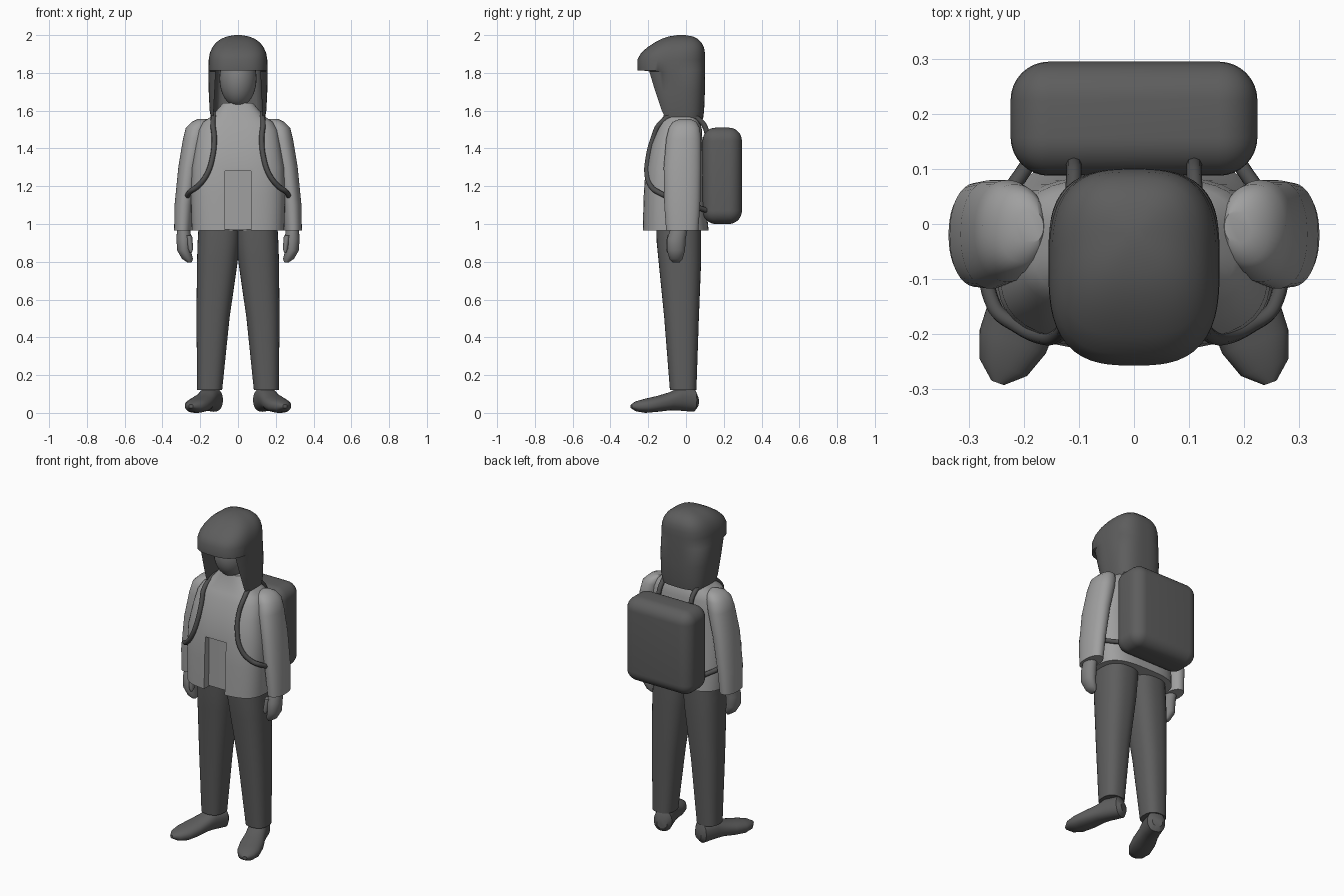
import bpy
import bmesh
from math import cos, sin, pi, radians
from mathutils import Matrix, Vector

default_cube = bpy.data.objects.get("Cube")
if default_cube:
    bpy.data.objects.remove(default_cube, do_unlink=True)


def make_material(name, value):
    mat = bpy.data.materials.new(name)
    mat.use_nodes = True
    colour = (value, value, value, 1)
    mat.diffuse_color = colour
    mat.node_tree.nodes["Principled BSDF"].inputs["Base Color"].default_value = colour
    return mat


light_grey = make_material("light grey cloth", 0.35)
mid_grey = make_material("mid grey skin", 0.22)
dark_grey = make_material("dark grey cloth", 0.11)
charcoal = make_material("charcoal strap", 0.08)


def activate(obj):
    bpy.ops.object.select_all(action='DESELECT')
    obj.select_set(True)
    bpy.context.view_layer.objects.active = obj


def smooth(obj, degrees=40):
    activate(obj)
    bpy.ops.object.shade_smooth_by_angle(angle=radians(degrees))


def apply_modifier(obj, kind, **settings):
    mod = obj.modifiers.new(kind.title(), kind)
    for key, value in settings.items():
        setattr(mod, key, value)
    activate(obj)
    bpy.ops.object.modifier_apply(modifier=mod.name)


def finish(name, bm, mat):
    bmesh.ops.recalc_face_normals(bm, faces=bm.faces)
    mesh = bpy.data.meshes.new(name)
    bm.to_mesh(mesh)
    bm.free()
    mesh.materials.append(mat)
    obj = bpy.data.objects.new(name, mesh)
    bpy.context.collection.objects.link(obj)
    return obj


def loft(name, mat, sections, power=2.0, mirrored=False, matrix=None, sides=40):
    """Skin rounded rings, each given as height, left, right, front, back."""
    bm = bmesh.new()
    rings = []
    for z, x0, x1, y0, y1 in sections:
        ring = []
        for i in range(sides):
            a = 2 * pi * i / sides
            c, s = cos(a), sin(a)
            # superellipse radius keeps the ring evenly spaced by angle
            r = (abs(c) ** power + abs(s) ** power) ** (-1 / power)
            ring.append(bm.verts.new(((x0 + x1) / 2 + r * c * (x1 - x0) / 2,
                                      (y0 + y1) / 2 + r * s * (y1 - y0) / 2, z)))
        rings.append(ring)
    for low, high in zip(rings, rings[1:]):
        for i in range(sides):
            j = (i + 1) % sides
            bm.faces.new((low[i], low[j], high[j], high[i]))
    bm.faces.new(rings[0])
    bm.faces.new(rings[-1])
    if matrix:
        bm.transform(matrix)
    obj = finish(name, bm, mat)
    smooth(obj)
    if mirrored:
        obj.modifiers.new("Mirror", 'MIRROR').use_mirror_merge = False
    return obj


def centred(rows):
    """Rows of height, half width, front, back."""
    return [(z, -w, w, f, b) for z, w, f, b in rows]


def block(name, mat, low, high):
    low, high = Vector(low), Vector(high)
    bm = bmesh.new()
    bmesh.ops.create_cube(bm, size=1)
    bm.transform(Matrix.Translation((low + high) / 2)
                 @ Matrix.Diagonal((*(high - low), 1)))
    return finish(name, bm, mat)


def cut(obj, cutter):
    cutter.hide_render = True
    apply_modifier(obj, 'BOOLEAN', operation='DIFFERENCE', solver='EXACT', object=cutter)
    bpy.data.objects.remove(cutter, do_unlink=True)
    smooth(obj)


# Trouser legs
loft("trouser_legs", dark_grey, [
    (0.12, 0.084, 0.216, -0.085, 0.055), (0.5, 0.045, 0.22, -0.115, 0.068),
    (0.8, 0.002, 0.217, -0.145, 0.08), (0.9, -0.01, 0.214, -0.155, 0.08),
    (1.05, -0.02, 0.205, -0.16, 0.08)], power=2.5, mirrored=True)

# Shoes, lofted heel to toe and turned outwards
shoe_turn = (Matrix.Translation((0.122, 0.058, 0)) @ Matrix.Rotation(radians(20), 4, 'Z')
             @ Matrix.Rotation(radians(90), 4, 'X'))
shoe_rows = [(0, 0.03, 0.03, 0.09), (0.02, 0.052, 0.006, 0.13), (0.1, 0.056, 0.012, 0.135),
             (0.15, 0.058, 0.014, 0.11), (0.22, 0.067, 0.006, 0.09),
             (0.29, 0.064, 0, 0.075), (0.34, 0.046, 0.008, 0.062), (0.37, 0.012, 0.025, 0.045)]
loft("shoes", dark_grey, centred(shoe_rows), power=2.3, mirrored=True, matrix=shoe_turn)

# Shirt under the open jacket
loft("shirt", light_grey, centred([
    (0.97, 0.2, -0.185, 0.07), (1.35, 0.2, -0.18, 0.07)]), power=4)

# Jacket body, with the lower front left open
jacket = loft("jacket_body", light_grey, centred([
    (0.965, 0.245, -0.23, 0.12), (1.15, 0.25, -0.225, 0.1), (1.3, 0.245, -0.215, 0.09),
    (1.42, 0.225, -0.19, 0.088), (1.5, 0.21, -0.158, 0.084), (1.54, 0.185, -0.14, 0.075),
    (1.57, 0.14, -0.12, 0.06), (1.64, 0.08, -0.1, 0.03)]), power=3.2, sides=56)
cut(jacket, block("opening_cutter", light_grey, (-0.07, -0.4, 0.8), (0.07, -0.15, 1.28)))

# Sleeves
loft("sleeves", light_grey, [
    (0.965, 0.247, 0.338, -0.105, 0.065), (1.1, 0.235, 0.336, -0.115, 0.075),
    (1.3, 0.205, 0.316, -0.118, 0.08), (1.45, 0.17, 0.291, -0.105, 0.08),
    (1.51, 0.16, 0.276, -0.09, 0.072), (1.54, 0.16, 0.245, -0.07, 0.055),
    (1.555, 0.165, 0.215, -0.035, 0.025)], power=2.2, mirrored=True)

# Mitten hands and thumbs
loft("hands", mid_grey, [
    (0.795, 0.246, 0.266, -0.07, -0.035), (0.815, 0.238, 0.296, -0.088, -0.018),
    (0.86, 0.25, 0.322, -0.1, -0.005), (0.92, 0.246, 0.326, -0.1, -0.002),
    (0.98, 0.255, 0.322, -0.08, 0.01)], mirrored=True)
loft("thumbs", mid_grey, [
    (0.85, 0.244, 0.256, -0.1, -0.086), (0.87, 0.237, 0.264, -0.107, -0.075),
    (0.94, 0.243, 0.275, -0.1, -0.05)], mirrored=True, sides=20)

# Head
bm = bmesh.new()
bmesh.ops.create_uvsphere(bm, u_segments=32, v_segments=20, radius=1)
bm.transform(Matrix.Translation((0, -0.06, 1.77)) @ Matrix.Diagonal((0.098, 0.11, 0.15, 1)))
smooth(finish("head", bm, mid_grey))

# Hood with a peak over the hollow face opening
hood = loft("hood", dark_grey, centred([
    (1.555, 0.142, -0.155, 0.09), (1.6, 0.15, -0.168, 0.096), (1.7, 0.155, -0.195, 0.1),
    (1.808, 0.156, -0.225, 0.101), (1.812, 0.156, -0.257, 0.101),
    (1.87, 0.155, -0.258, 0.101), (1.905, 0.149, -0.238, 0.1), (1.935, 0.136, -0.205, 0.095),
    (1.96, 0.117, -0.167, 0.083), (1.98, 0.09, -0.13, 0.062), (1.993, 0.057, -0.09, 0.035),
    (2, 0.018, -0.045, -0.005)]), power=2.9, sides=64)
cut(hood, loft("face_cutter", dark_grey, centred([
    (1.5, 0.134, -0.6, 0.065), (1.812, 0.118, -0.6, 0.075)]), power=8, sides=64))

# Backpack
pack = block("backpack", dark_grey, (-0.225, 0.088, 1), (0.225, 0.296, 1.51))
apply_modifier(pack, 'BEVEL', width=0.07, segments=8, limit_method='NONE')
smooth(pack)

# Shoulder straps laid on the jacket front and run back to the pack
bpy.context.view_layer.update()
path = [Vector((0.11, 0.12, 1.46)), Vector((0.11, 0.082, 1.54)), Vector((0.12, -0.03, 1.585))]
for x, z in [(0.132, 1.53), (0.125, 1.45), (0.135, 1.35), (0.165, 1.26), (0.21, 1.2)]:
    hit, point, normal, _ = jacket.ray_cast(Vector((x, -1, z)), Vector((0, 1, 0)))
    if hit:
        path.append(point + normal * 0.004)
path += [Vector((0.255, -0.15, 1.17)), Vector((0.256, 0, 1.11)), Vector((0.19, 0.115, 1.07))]
curve = bpy.data.curves.new("straps", 'CURVE')
curve.dimensions = '3D'
curve.bevel_depth = 0.014
curve.bevel_resolution = 2
curve.use_fill_caps = True
spline = curve.splines.new('BEZIER')
spline.bezier_points.add(len(path) - 1)
for knot, point in zip(spline.bezier_points, path):
    knot.co = point
    knot.handle_left_type = knot.handle_right_type = 'AUTO'
curve.materials.append(charcoal)
straps = bpy.data.objects.new("shoulder_straps", curve)
bpy.context.collection.objects.link(straps)
straps.modifiers.new("Mirror", 'MIRROR').use_mirror_merge = False
